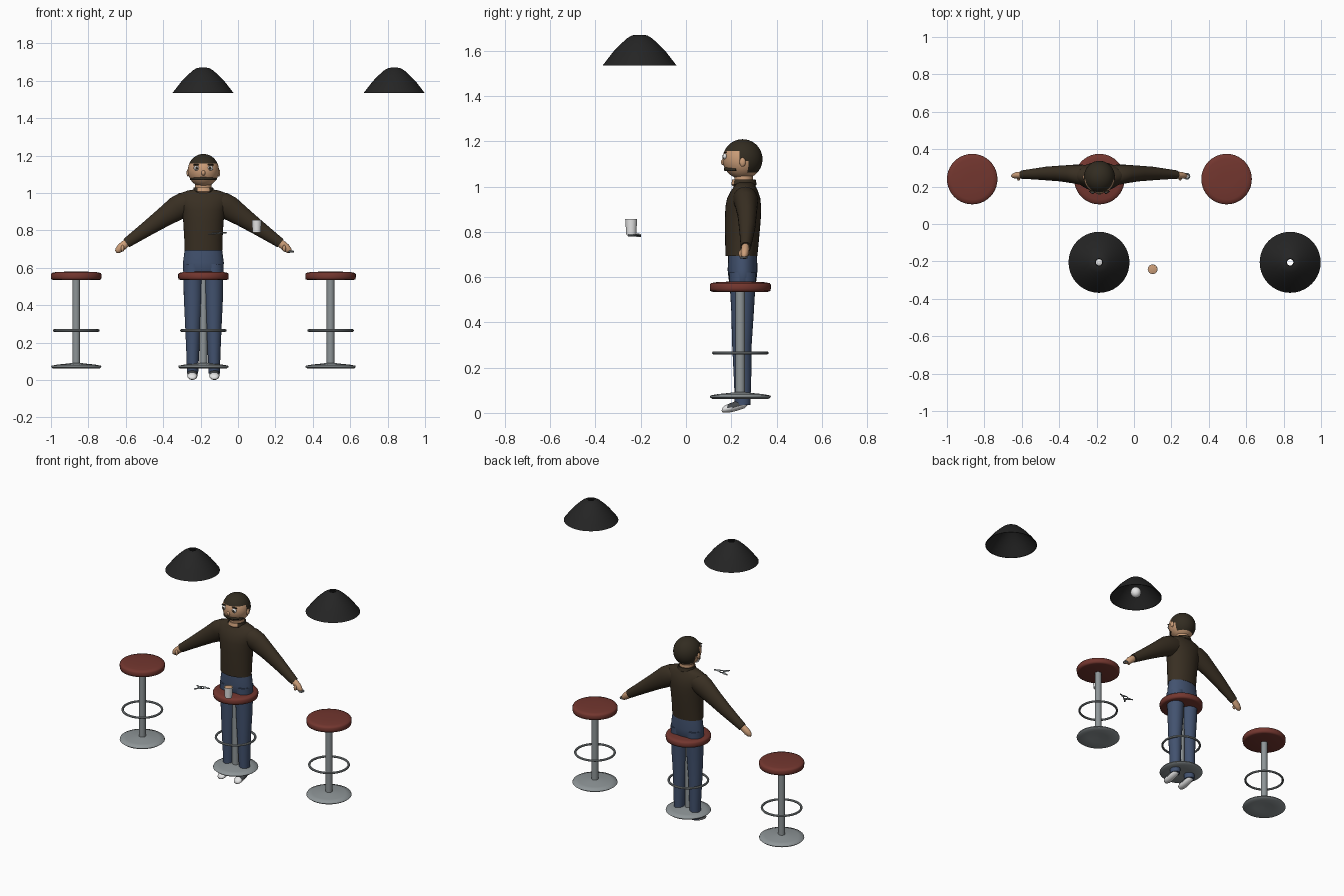
import bpy, bmesh, math
from mathutils import Vector as V

COLOURS = {
    "seat_red": (0.17, 0.037, 0.028), "lamp_black": (0.018, 0.018, 0.018),
    "sweater_brown": (0.040, 0.028, 0.016), "denim_blue": (0.055, 0.085, 0.16),
    "metal_grey": (0.27, 0.30, 0.31), "skin_tan": (0.60, 0.34, 0.19),
    "white": (0.8, 0.8, 0.8), "hair_dark": (0.032, 0.025, 0.015),
    "shoe_grey": (0.06, 0.065, 0.07),
}
MATS = {}
for key, rgb in COLOURS.items():
    MATS[key] = bpy.data.materials.new(key)
    MATS[key].diffuse_color = (*rgb, 1)

PX, PY = -0.185, 0.25  # where the man stands


def finish(name, bm, mats, rule=None, angle=40):
    bmesh.ops.recalc_face_normals(bm, faces=bm.faces)
    bm.normal_update()
    if rule:
        for f in bm.faces:
            f.material_index = rule(f.calc_center_median(), f.normal)
    me = bpy.data.meshes.new(name)
    bm.to_mesh(me)
    bm.free()
    ob = bpy.data.objects.new(name, me)
    for m in mats.split():
        me.materials.append(MATS[m])
    bpy.context.collection.objects.link(ob)
    bpy.ops.object.select_all(action='DESELECT')
    ob.select_set(True)
    bpy.context.view_layer.objects.active = ob
    bpy.ops.object.shade_smooth_by_angle(angle=math.radians(angle))
    return ob


def loft(name, rings, mats, seg=24, closed=False, rule=None, angle=40):
    """Skin elliptical rings given as (centre, half axis u, half axis v)."""
    bm = bmesh.new()
    loops = []
    for c, u, v in rings:
        loops.append([bm.verts.new(V(c) + V(u) * math.cos(a) + V(v) * math.sin(a))
                      for a in (2 * math.pi * i / seg for i in range(seg))])
    pairs = list(zip(loops, loops[1:]))
    if closed:
        pairs.append((loops[-1], loops[0]))
    else:
        bm.faces.new(loops[0])
        bm.faces.new(loops[-1])
    for a, b in pairs:
        for i in range(seg):
            j = (i + 1) % seg
            bm.faces.new((a[i], a[j], b[j], b[i]))
    return finish(name, bm, mats, rule, angle)


def lathe(name, x, y, profile, mats, seg=40, closed=False, **kw):
    rings = [((x, y, z), (r, 0, 0), (0, r, 0)) for r, z in profile]
    return loft(name, rings, mats, seg, closed, **kw)


def torus(name, c, R, r, mats, seg=40):
    prof = [(R + r * math.cos(a), c[2] + r * math.sin(a))
            for a in (math.pi * k / 4 for k in range(8))]
    return lathe(name, c[0], c[1], prof, mats, seg, closed=True)


def ball(name, c, r, mats, seg=16, rule=None):
    bm = bmesh.new()
    bmesh.ops.create_uvsphere(bm, u_segments=seg, v_segments=seg * 3 // 4, radius=1)
    for v in bm.verts:
        v.co = V((v.co.x * r[0], v.co.y * r[1], v.co.z * r[2])) + V(c)
    return finish(name, bm, mats, rule, 60)


def limb(name, s, pts, mats):
    """Arm pieces: (offset, y, z, radius across, radius in y), running out and down."""
    return loft(name, [((PX + s * d, y, z), (s * 0.58 * r, 0, 0.81 * r), (0, ry, 0))
                       for d, y, z, r, ry in pts], mats, angle=60)


# Bar stools
for n, x in enumerate((-0.865, -0.185, 0.495)):
    y = 0.24
    lathe(f"stool_seat_{n}", x, y, [(0.122, 0.535), (0.133, 0.539), (0.135, 0.55), (0.135, 0.566),
          (0.13, 0.573), (0.11, 0.577), (0.05, 0.58), (0.01, 0.58)], "seat_red", angle=60)
    lathe(f"stool_post_{n}", x, y, [(0.021, 0.075), (0.021, 0.537)], "metal_grey", 20)
    torus(f"stool_foot_ring_{n}", (x, y, 0.265), 0.118, 0.007, "metal_grey")
    lathe(f"stool_base_{n}", x, y, [(0.01, 0.072), (0.06, 0.067), (0.125, 0.062), (0.135, 0.07),
          (0.132, 0.077), (0.1, 0.083), (0.05, 0.088), (0.02, 0.092)], "metal_grey", angle=60)

# Hanging lamp shades, open below and at the small hole on top
for n, x in enumerate((-0.187, 0.835)):
    outer = [(0.02, 1.67), (0.035, 1.667), (0.055, 1.655), (0.085, 1.628),
             (0.115, 1.597), (0.14, 1.565), (0.163, 1.535)]
    inner = [(r - 0.003, z - 0.004) for r, z in outer[:-1]] + [(0.159, 1.535)]
    lathe(f"lamp_shade_{n}", x, -0.205, outer + inner[::-1], "lamp_black", closed=True)
ball("lamp_bulb", (-0.187, -0.205, 1.572), (0.033, 0.033, 0.035), "white")

# Trousers
loft("trouser_hips", [((PX, y, z), (rx, 0, 0), (0, ry, 0)) for z, rx, y, ry in (
    (0.55, 0.09, 0.25, 0.045), (0.58, 0.108, 0.25, 0.06), (0.63, 0.109, 0.25, 0.066),
    (0.71, 0.098, 0.25, 0.063))], "denim_blue", angle=60)
for s, side in ((-1, "right"), (1, "left")):
    loft(f"trouser_leg_{side}", [((PX + s * d, y, z), (r, 0, 0), (0, ry, 0)) for d, z, r, y, ry in (
        (0.058, 0.035, 0.030, 0.25, 0.034), (0.057, 0.14, 0.034, 0.25, 0.038),
        (0.056, 0.30, 0.042, 0.247, 0.043), (0.055, 0.45, 0.05, 0.25, 0.05),
        (0.055, 0.62, 0.052, 0.25, 0.06))], "denim_blue", angle=60)
    # Shoes point slightly down, with pale toe and sole
    loft(f"shoe_{side}", [((PX + s * 0.059, y, z), (rx, 0, 0), (0, 0.3 * rz, rz)) for y, z, rx, rz in (
        (0.276, 0.047, 0.014, 0.014), (0.265, 0.044, 0.024, 0.024), (0.235, 0.036, 0.026, 0.026),
        (0.205, 0.026, 0.027, 0.023), (0.18, 0.02, 0.026, 0.019), (0.165, 0.017, 0.02, 0.014),
        (0.159, 0.016, 0.01, 0.007))], "shoe_grey white",
        rule=lambda c, n: int(c.y < 0.192 or n.z < -0.3), angle=60)

# Sweater body
loft("sweater_body", [((PX, y, z), (rx, 0, 0), (0, ry, 0)) for z, rx, y, ry in (
    (0.693, 0.102, 0.245, 0.070), (0.75, 0.102, 0.247, 0.074), (0.85, 0.108, 0.251, 0.079),
    (0.91, 0.118, 0.253, 0.079), (0.95, 0.132, 0.255, 0.073), (0.98, 0.136, 0.258, 0.06),
    (1.0, 0.12, 0.26, 0.048), (1.013, 0.085, 0.26, 0.042), (1.02, 0.046, 0.257, 0.04))],
    "sweater_brown", 32, angle=70)

# Sleeves, hands, thumbs
for s, side in ((-1, "right"), (1, "left")):
    limb(f"sleeve_{side}", s, [(0.04, 0.26, 0.955, 0.055, 0.05), (0.09, 0.262, 0.944, 0.068, 0.055),
         (0.138, 0.267, 0.92, 0.066, 0.05), (0.21, 0.27, 0.872, 0.053, 0.042),
         (0.288, 0.27, 0.818, 0.042, 0.036), (0.36, 0.267, 0.768, 0.033, 0.028),
         (0.412, 0.264, 0.732, 0.027, 0.023)], "sweater_brown")
    limb(f"hand_{side}", s, [(0.40, 0.263, 0.741, 0.018, 0.016), (0.42, 0.262, 0.726, 0.022, 0.018),
         (0.443, 0.26, 0.707, 0.022, 0.018), (0.46, 0.258, 0.692, 0.016, 0.013),
         (0.468, 0.257, 0.686, 0.007, 0.006)], "skin_tan")
    ball(f"thumb_{side}", (PX + s * 0.432, 0.244, 0.704), (0.009, 0.012, 0.018), "skin_tan", 12)
torus("bracelet", (0.283, 0.255, 0.687), 0.013, 0.005, "metal_grey", 16)

# Neck and collar
loft("neck", [((PX, 0.256, 0.99), (0.044, 0, 0), (0, 0.04, 0)),
              ((PX, 0.254, 1.06), (0.044, 0, 0), (0, 0.042, 0))], "skin_tan")
lathe("collar", PX, 0.256, [(0.056, 1.008), (0.052, 1.03), (0.046, 1.03), (0.046, 1.0)],
      "sweater_brown skin_tan", closed=True,
      rule=lambda c, n: int(c.y < 0.235 and abs(c.x - PX) < 0.03))

# Head: hair is the top, back and sideburn part of the skull
def hair(c, n):
    return int(c.z > 1.158 or (c.y > 0.275 and c.z > 1.06) or (c.y > 0.235 and c.z > 1.11))

HR = (0.083, 0.088, 0.088)
HC = (PX, 0.25, 1.121)
ball("head", HC, HR, "skin_tan hair_dark", 40, rule=hair)

def face_y(dx, z):
    return HC[1] - HR[1] * math.sqrt(1 - (dx / HR[0]) ** 2 - ((z - HC[2]) / HR[2]) ** 2)

for s, side in ((-1, "right"), (1, "left")):
    e = face_y(0.037, 1.133)
    ball(f"eye_{side}", (PX + s * 0.037, e, 1.133), (0.015, 0.009, 0.013), "white", 12)
    ball(f"pupil_{side}", (PX + s * 0.036, e - 0.006, 1.133), (0.008, 0.006, 0.008), "hair_dark", 12)
    ball(f"eyebrow_{side}", (PX + s * 0.038, e + 0.002, 1.151), (0.019, 0.006, 0.004), "hair_dark", 12)
    ball(f"ear_{side}", (PX + s * 0.082, 0.25, 1.108), (0.008, 0.014, 0.02), "skin_tan", 12)
ball("nose", (PX, 0.168, 1.108), (0.011, 0.014, 0.015), "skin_tan", 12)
# Moustache wraps round the front of the face
arc = []
for k in range(17):
    a = math.radians(-68 + 8.5 * k)
    d = V((math.sin(a), -math.cos(a), 0))
    t = 0.0065 * math.cos(a * 0.9) + 0.002
    arc.append(((PX + 0.073 * d.x, 0.25 + 0.078 * d.y, 1.078 - 0.004 * abs(math.sin(a))),
                d * 0.005, (0, 0, t)))
loft("moustache", arc, "hair_dark", 10, angle=60)

# Cup with a filled top
lathe("cup", 0.10, -0.242, [(0.022, 0.788), (0.0265, 0.857), (0.0245, 0.857), (0.024, 0.848)], "white", 24)
lathe("drink", 0.10, -0.242, [(0.024, 0.846), (0.0242, 0.854), (0.012, 0.857)], "skin_tan", 24)

# Bunch of keys on a ring
torus("key_ring", (-0.11, -0.215, 0.785), 0.014, 0.003, "metal_grey", 20)
for n, (deg, z) in enumerate(((10, 0.788), (165, 0.781), (235, 0.784))):
    a = math.radians(deg)
    d, w = V((math.cos(a), math.sin(a), 0)), V((-math.sin(a), math.cos(a), 0))
    o = V((-0.11, -0.215, z))
    loft(f"key_{n}", [(o + d * t, w * r, (0, 0, 0.004)) for t, r in (
        (0.008, 0.005), (0.014, 0.011), (0.024, 0.011), (0.03, 0.005), (0.05, 0.004))],
        "metal_grey", 10)
